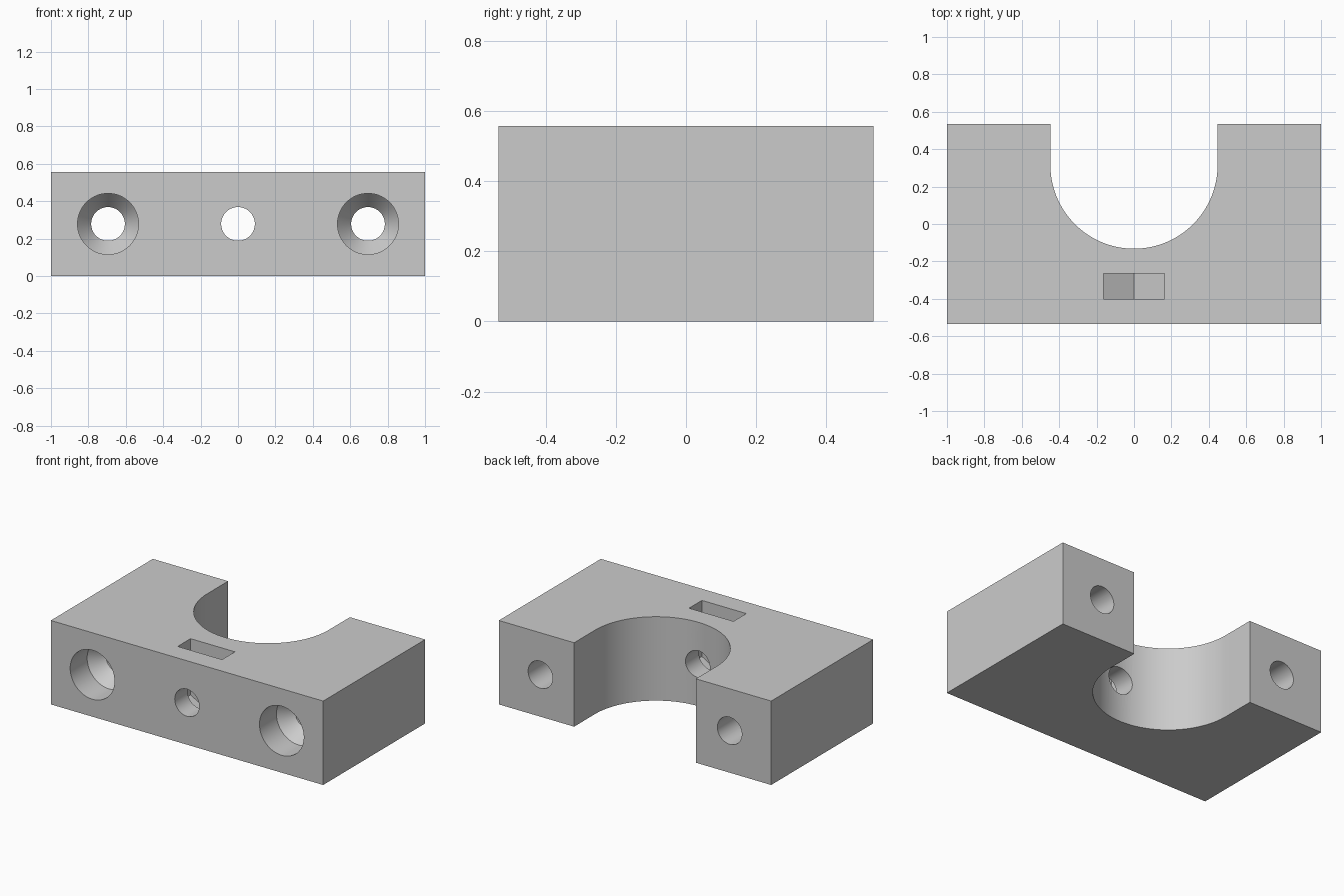
import bpy, math
from mathutils import Vector

cube = bpy.data.objects.get("Cube")
if cube:
    bpy.data.objects.remove(cube, do_unlink=True)

HALF_Y, HEIGHT = 0.535, 0.557
MID_Z = HEIGHT / 2
BORE_R, HEAD_R, SADDLE_R = 0.09, 0.163, 0.447
SADDLE_Y = SADDLE_R - 0.132

grey = bpy.data.materials.new("light grey")
grey.use_nodes = True
grey.diffuse_color = (0.6, 0.6, 0.6, 1)
grey.node_tree.nodes["Principled BSDF"].inputs["Base Color"].default_value = (0.6, 0.6, 0.6, 1)


def loft(name, rings):
    """Closed solid through a list of equal-length rings of points."""
    n = len(rings[0])
    verts = [p for ring in rings for p in ring]
    faces = [tuple(range(n))[::-1], tuple(range(len(verts) - n, len(verts)))]
    for k in range(len(rings) - 1):
        for i in range(n):
            j = (i + 1) % n
            faces.append((k * n + i, k * n + j, k * n + n + j, k * n + n + i))
    mesh = bpy.data.meshes.new(name)
    mesh.from_pydata(verts, [], faces)
    mesh.materials.append(grey)
    obj = bpy.data.objects.new(name, mesh)
    bpy.context.collection.objects.link(obj)
    return obj


def prism_z(name, outline, z0, z1):
    return loft(name, [[Vector((x, y, z)) for x, y in outline] for z in (z0, z1)])


def turned_y(name, x, profile, sides=64):
    """Round solid along y from (y, radius) steps."""
    angles = [-2 * math.pi * i / sides for i in range(sides)]
    return loft(name, [[Vector((x + r * math.cos(a), y, MID_Z + r * math.sin(a)))
                        for a in angles] for y, r in profile])


# Block with the rounded saddle open to the back
arc = [(-SADDLE_R * math.cos(math.pi * i / 64), SADDLE_Y - SADDLE_R * math.sin(math.pi * i / 64))
       for i in range(65)]
outline = [(-1, HALF_Y), (-1, -HALF_Y), (1, -HALF_Y), (1, HALF_Y),
           (SADDLE_R, HALF_Y)] + arc[::-1] + [(-SADDLE_R, HALF_Y)]
block = prism_z("clamp_block", outline, 0, HEIGHT)

# Screw holes with a wide head bore tapering to the shank
cutters = []
front = -HALF_Y
for side, x in (("right", -0.695), ("left", 0.695)):
    cutters.append(turned_y(side + "_screw_cutter", x, [
        (front - 0.1, HEAD_R), (front + 0.178, HEAD_R),
        (front + 0.27, BORE_R), (HALF_Y + 0.1, BORE_R)]))

# Centre hole into the saddle
cutters.append(turned_y("centre_hole_cutter", 0, [(front - 0.1, BORE_R), (0.1, BORE_R)]))

# Nut slot: pointed hexagonal bottom, open at the top
point = HEAD_R / math.cos(math.pi / 6)
slot = [(0, MID_Z - point), (HEAD_R, MID_Z - point / 2), (HEAD_R, HEIGHT + 0.1),
        (-HEAD_R, HEIGHT + 0.1), (-HEAD_R, MID_Z - point / 2)]
cutters.append(loft("nut_slot_cutter",
                    [[Vector((x, y, z)) for x, z in slot] for y in (-0.265, -0.4)]))

# Make every normal point outward, then cut and tidy up
for obj in [block] + cutters:
    bpy.ops.object.select_all(action='DESELECT')
    obj.select_set(True)
    bpy.context.view_layer.objects.active = obj
    bpy.ops.object.mode_set(mode='EDIT')
    bpy.ops.mesh.select_all(action='SELECT')
    bpy.ops.mesh.normals_make_consistent(inside=False)
    bpy.ops.object.mode_set(mode='OBJECT')

bpy.context.view_layer.objects.active = block
for cutter in cutters:
    cutter.hide_render = True
    mod = block.modifiers.new(cutter.name, 'BOOLEAN')
    mod.operation = 'DIFFERENCE'
    mod.solver = 'EXACT'
    mod.object = cutter
    bpy.ops.object.modifier_apply(modifier=mod.name)
    bpy.data.objects.remove(cutter, do_unlink=True)

bpy.ops.object.select_all(action='DESELECT')
block.select_set(True)
bpy.ops.object.shade_smooth_by_angle(angle=math.radians(25))
